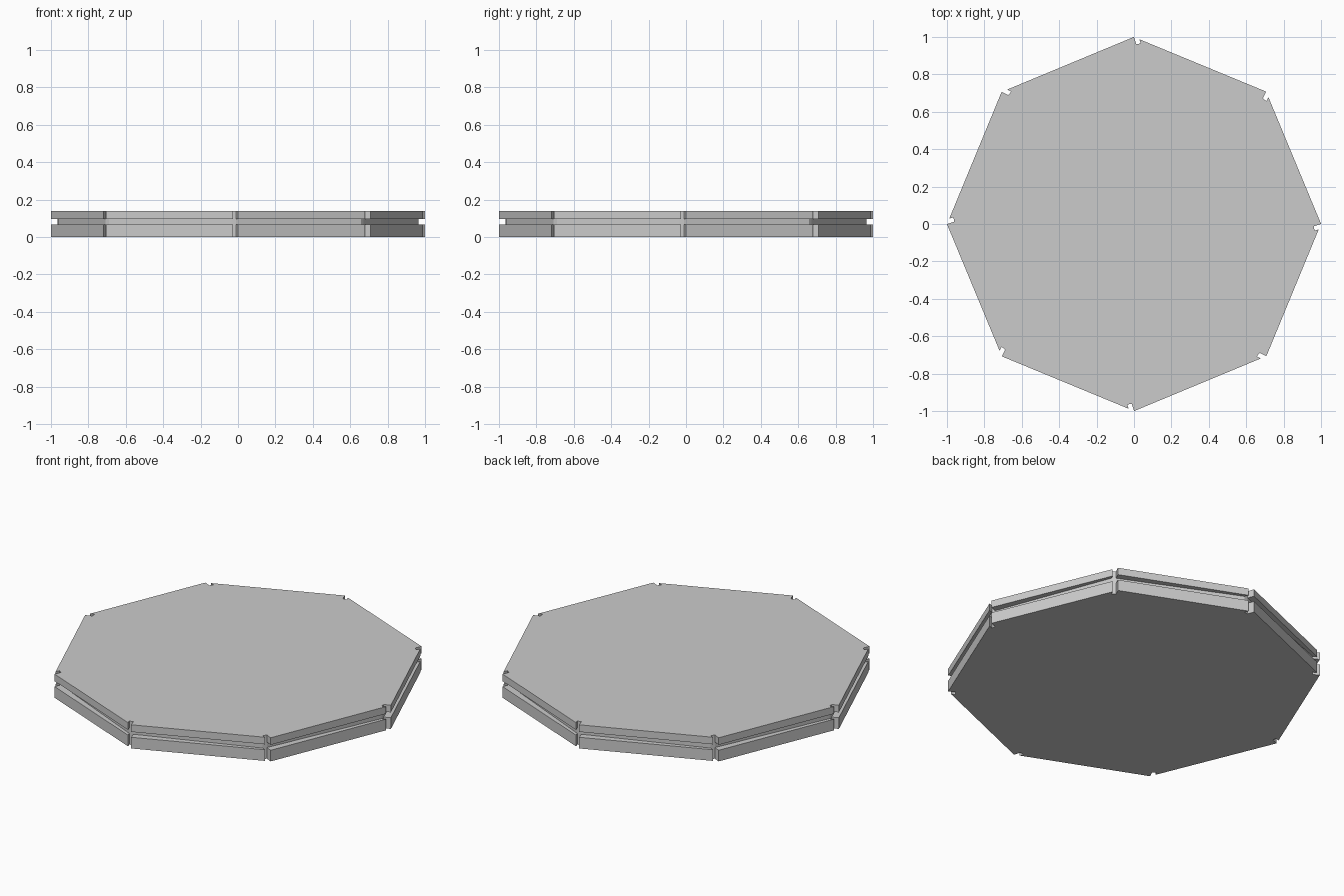
import bpy, bmesh, math

if "Cube" in bpy.data.objects:
    bpy.data.objects.remove(bpy.data.objects["Cube"])

SIDES = 8
# Corner notch at angle 0, listed counter-clockwise: lower lip, notch floor, tip
NOTCH = [(0.988, -0.028), (0.965, -0.036), (0.962, -0.012), (1.0, 0.001)]


def ring(points):
    """Repeat a few corner points around the octagon."""
    out = []
    for i in range(SIDES):
        a = 2 * math.pi * i / SIDES
        c, s = math.cos(a), math.sin(a)
        out += [(x * c - y * s, x * s + y * c) for x, y in points]
    return out


def slab(name, layers):
    """Closed solid from notched outlines; lips collapse onto the core in the groove."""
    bm = bmesh.new()
    outline = ring(NOTCH)
    core = ring(NOTCH[1:3])

    def prism(pts, z0, z1):
        lo = [bm.verts.new((x, y, z0)) for x, y in pts]
        hi = [bm.verts.new((x, y, z1)) for x, y in pts]
        bm.faces.new(lo[::-1])
        bm.faces.new(hi)
        n = len(pts)
        for i in range(n):
            j = (i + 1) % n
            bm.faces.new((lo[i], lo[j], hi[j], hi[i]))

    for kind, z0, z1 in layers:
        prism(outline if kind == "plate" else core, z0, z1)
    mesh = bpy.data.meshes.new(name)
    bm.to_mesh(mesh)
    bm.free()
    obj = bpy.data.objects.new(name, mesh)
    bpy.context.collection.objects.link(obj)
    return obj


# Lower plate, recessed core forming the groove, upper plate
slab("lower_plate", [("plate", 0.0, 0.066)])
slab("groove_core", [("core", 0.066, 0.098)])
slab("upper_plate", [("plate", 0.098, 0.14)])
